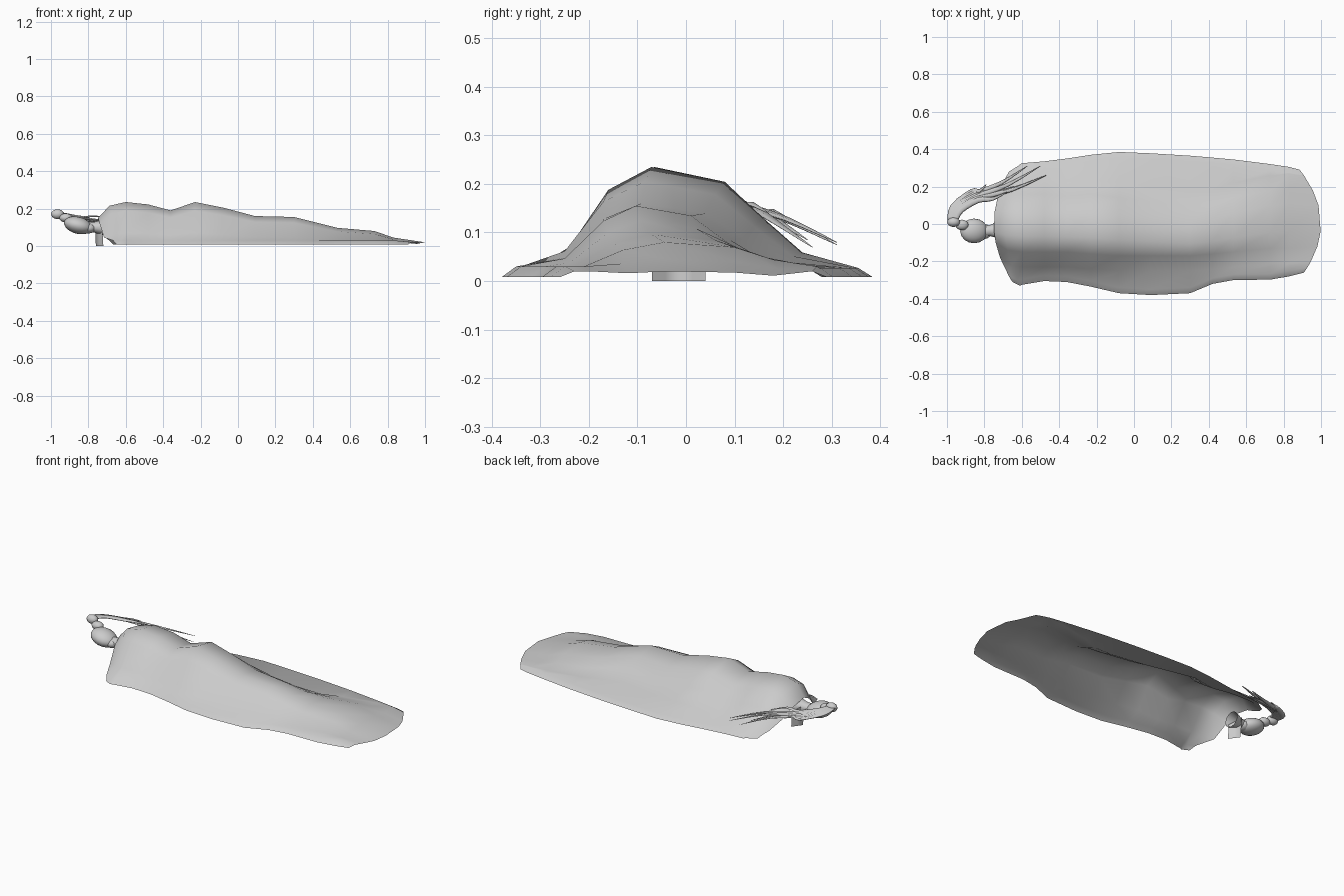
import bpy
import bmesh
from math import sin, cos, pi
from mathutils import Vector

cube = bpy.data.objects.get("Cube")
if cube:
    bpy.data.objects.remove(cube, do_unlink=True)

grey = bpy.data.materials.new("plain grey")
grey.use_nodes = True
grey.diffuse_color = (0.6, 0.6, 0.6, 1)
grey.node_tree.nodes["Principled BSDF"].inputs["Base Color"].default_value = grey.diffuse_color


def loft(name, rings, closed=False, caps=False):
    """Skin a row of equally long point rings with quads, smooth shaded."""
    bm = bmesh.new()
    rows = [[bm.verts.new(p) for p in ring] for ring in rings]
    count = len(rows[0])
    for a, b in zip(rows, rows[1:]):
        for i in range(count if closed else count - 1):
            j = (i + 1) % count
            bm.faces.new((a[i], b[i], b[j], a[j]))
    if caps:
        bm.faces.new(rows[0])
        bm.faces.new(rows[-1][::-1])
        bmesh.ops.recalc_face_normals(bm, faces=bm.faces[:])
    for face in bm.faces:
        face.smooth = True
    mesh = bpy.data.meshes.new(name)
    bm.to_mesh(mesh)
    bm.free()
    obj = bpy.data.objects.new(name, mesh)
    mesh.materials.append(grey)
    bpy.context.collection.objects.link(obj)
    return obj


def ball(name, centre, size, turn=(0, 0, 0)):
    bpy.ops.mesh.primitive_uv_sphere_add(segments=16, ring_count=10, location=centre, rotation=turn)
    obj = bpy.context.object
    obj.name = name
    obj.scale = size
    obj.data.materials.append(grey)
    bpy.ops.object.shade_smooth()
    return obj


# Blanket stations: x, front edge, back edge, front shoulder, back shoulder, height, end bend
stations = [
    (-.75, -.31, .28, -.10, .06, .15, .1),
    (-.69, -.33, .31, -.14, .08, .215, .07),
    (-.6, -.325, .325, -.15, .08, .235, 0),
    (-.48, -.305, .335, -.15, .08, .222, 0),
    (-.36, -.31, .35, -.15, .07, .19, 0),
    (-.23, -.335, .37, -.16, .08, .235, 0),
    (-.08, -.37, .385, -.17, .06, .205, 0),
    (.09, -.38, .378, -.17, .04, .16, 0),
    (.3, -.37, .365, -.17, .01, .155, 0),
    (.42, -.32, .355, -.16, .02, .125, 0),
    (.53, -.3, .345, -.15, .06, .097, 0),
    (.73, -.297, .32, -.13, .1, .08, 0),
    (.83, -.28, .305, -.13, .11, .045, 0),
    (1, -.26, .29, -.12, .1, .02, -.13),
]


def section(x, front, back, a, b, top, bend):
    pts = [(front, .008), (front + .03, min(.03, top)), (a - .08, max(.3 * top, min(.03, top))),
           (a, .8 * top), (a + .37 * (b - a), top), (b, .87 * top), (b + .08, .55 * top),
           (b + .16, max(.25 * top, min(.03, top))), (back - .03, min(.027, top)), (back, .008)]
    return [(x + bend * (y / .31) ** 2, y, z) for y, z in pts]


loft("blanket", [section(*s) for s in stations])

# Head, face and hair bun
ball("head", (-.855, -.037, .11), (.077, .066, .045), (0, .25, 0))
ball("chin", (-.80, -.04, .095), (.04, .04, .028))
ball("hair_bun", (-.965, .01, .17), (.034, .026, .026))
ball("hair_knot", (-.92, -.005, .15), (.035, .028, .024))


# Neck and the open collar below it
def ring(x, y, z, ry, rz, n=12):
    return [(x, y + ry * cos(2 * pi * i / n), z + rz * sin(2 * pi * i / n)) for i in range(n)]


loft("neck", [ring(-.82, -.04, .1, .03, .025), ring(-.77, -.035, .1, .03, .028),
              ring(-.71, -.03, .1, .05, .045)], closed=True)
loft("collar", [[(-.765 + .04 * abs(t), -.015 + .055 * t, .12 - .03 * abs(t)) for t in (-1, -.5, 0, .5, 1)],
                [(-.76 + .04 * abs(t), -.015 + .055 * t, 0) for t in (-1, -.5, 0, .5, 1)]])


# Hair locks: flattened tubes that sweep from the bun out over the blanket
def lock(name, path, width):
    path = [Vector(p) for p in path]
    rings = []
    steps = 12
    for k in range(steps + 1):
        u = k / steps * (len(path) - 1)
        i = min(int(u), len(path) - 2)
        f = u - i
        p0, p1 = path[max(i - 1, 0)], path[i]
        p2, p3 = path[i + 1], path[min(i + 2, len(path) - 1)]
        pos = .5 * (2 * p1 + (p2 - p0) * f + (2 * p0 - 5 * p1 + 4 * p2 - p3) * f * f
                    + (3 * p1 - p0 - 3 * p2 + p3) * f ** 3)
        if k == 0:
            side = Vector((1, 0, 0))
        else:
            way = pos - last
            side = Vector((way.y, -way.x, 0)).normalized()
        last = pos
        w = width * (.08 + .92 * sin(pi * min(1, .25 + .75 * k / steps)))
        rings.append([pos + side * w * cos(2 * pi * j / 6) + Vector((0, 0, .4 * w * sin(2 * pi * j / 6)))
                      for j in range(6)])
    loft(name, rings, closed=True, caps=True)


tips = [(-.79, .21, .13), (-.64, .2, .11), (-.57, .31, .075), (-.6, .25, .085),
        (-.5, .31, .08), (-.47, .26, .07), (-.68, .17, .14)]
for n, tip in enumerate(tips):
    s = n / (len(tips) - 1) - .5
    root = (-.97 + .03 * s, .02, .175)
    bend = (-.945 + .04 * s, .085 - .02 * s, .165 + .01 * s)
    middle = (-.85 + .03 * s, .15 - .045 * s, .145 + .02 * s)
    near = Vector(middle).lerp(Vector(tip), .5) + Vector((0, -.015, .012))
    lock("hair_lock_%d" % (n + 1), [root, bend, middle, near, tip], .017)
